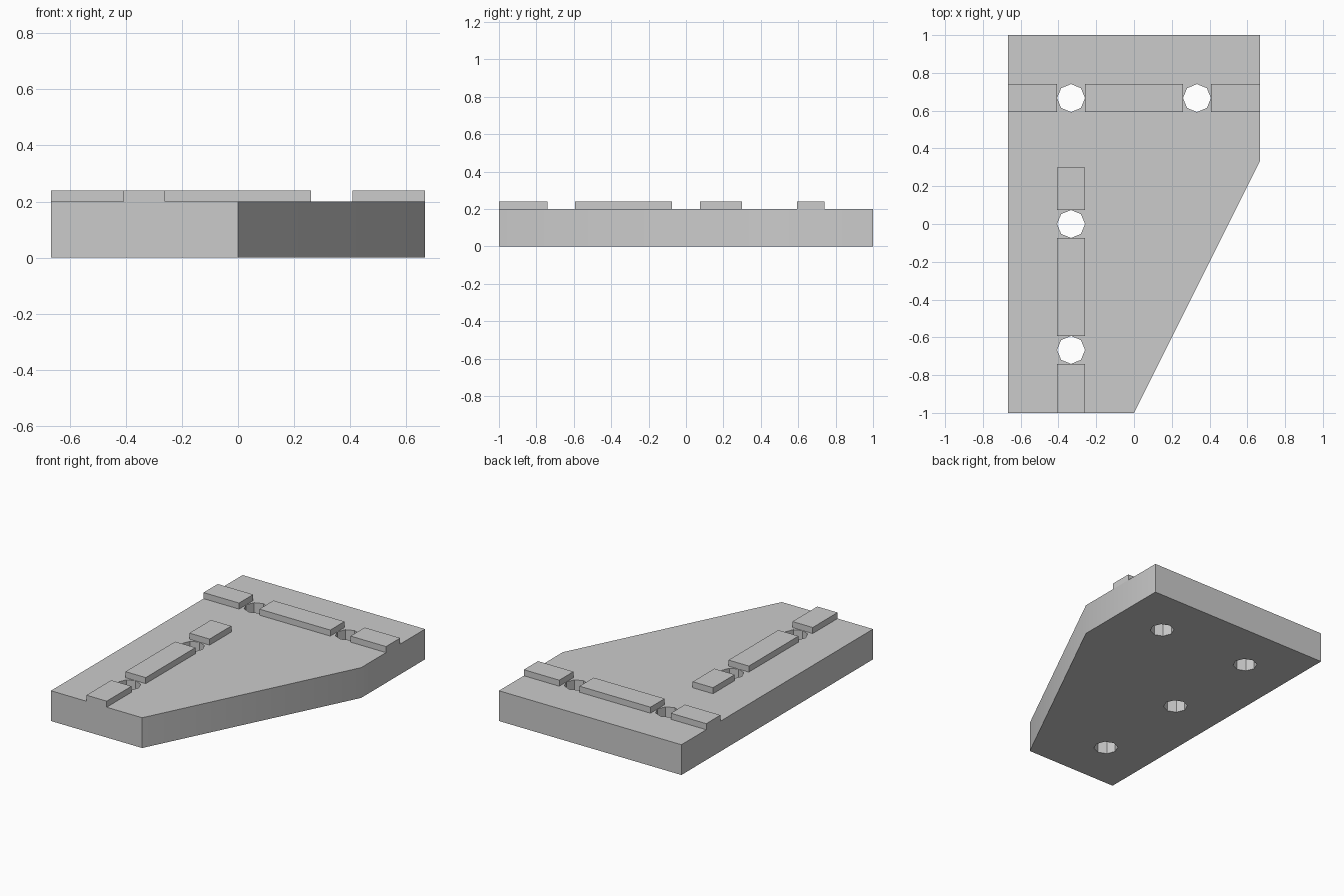
import bpy
import bmesh
import math

cube = bpy.data.objects.get("Cube")
if cube:
    bpy.data.objects.remove(cube, do_unlink=True)

grey = bpy.data.materials.new("plain grey")
grey.use_nodes = True
grey.diffuse_color = (0.6, 0.6, 0.6, 1)
grey.node_tree.nodes["Principled BSDF"].inputs["Base Color"].default_value = grey.diffuse_color

W = 2 / 3        # half width of the plate
P = 1 / 3        # hole grid pitch
TOP = 0.2        # plate thickness
RAISE = 0.04     # rib height
R = 0.074        # hole radius and rib half width


def add_prism(name, outlines, z0, z1):
    """Extrude one or more counter-clockwise outlines from z0 to z1."""
    bm = bmesh.new()
    for outline in outlines:
        low = [bm.verts.new((x, y, z0)) for x, y in outline]
        high = [bm.verts.new((x, y, z1)) for x, y in outline]
        bm.faces.new(low[::-1])
        bm.faces.new(high)
        for i in range(len(low)):
            j = (i + 1) % len(low)
            bm.faces.new((low[i], low[j], high[j], high[i]))
    mesh = bpy.data.meshes.new(name)
    bm.to_mesh(mesh)
    bm.free()
    mesh.materials.append(grey)
    obj = bpy.data.objects.new(name, mesh)
    bpy.context.collection.objects.link(obj)
    return obj


def octagon(cx, cy):
    return [(cx + R * math.cos(k * math.pi / 4), cy + R * math.sin(k * math.pi / 4))
            for k in range(8)]


def rectangle(x0, x1, y0, y1):
    return [(x0, y0), (x1, y0), (x1, y1), (x0, y1)]


# Base plate with one slanted side
plate = add_prism("base_plate", [[(-W, -1), (0, -1), (W, P), (W, 1), (-W, 1)]], 0, TOP)

# Octagonal bolt holes through the plate
holes = [(-P, W), (P, W), (-P, 0), (-P, -W)]
cutter = add_prism("hole_cutter", [octagon(*h) for h in holes], -0.1, TOP + 0.1)
cutter.hide_render = True
cut = plate.modifiers.new("bolt_holes", "BOOLEAN")
cut.operation = "DIFFERENCE"
cut.solver = "EXACT"
cut.object = cutter
bpy.ops.object.select_all(action="DESELECT")
plate.select_set(True)
bpy.context.view_layer.objects.active = plate
bpy.ops.object.modifier_apply(modifier=cut.name)
bpy.data.objects.remove(cutter, do_unlink=True)
bpy.ops.object.shade_smooth_by_angle(angle=math.radians(30))

# Raised ribs across the wide end, broken at the holes
for i, (x0, x1) in enumerate([(-W, -P - R), (-P + R, P - R), (P + R, W)]):
    add_prism(f"cross_rib_{i + 1}", [rectangle(x0, x1, W - R, W + R)], TOP, TOP + RAISE)

# Raised ribs along the straight side, broken at the holes
for i, (y0, y1) in enumerate([(-1, -W - R), (-W + R, -R), (R, 0.3)]):
    add_prism(f"long_rib_{i + 1}", [rectangle(-P - R, -P + R, y0, y1)], TOP, TOP + RAISE)
